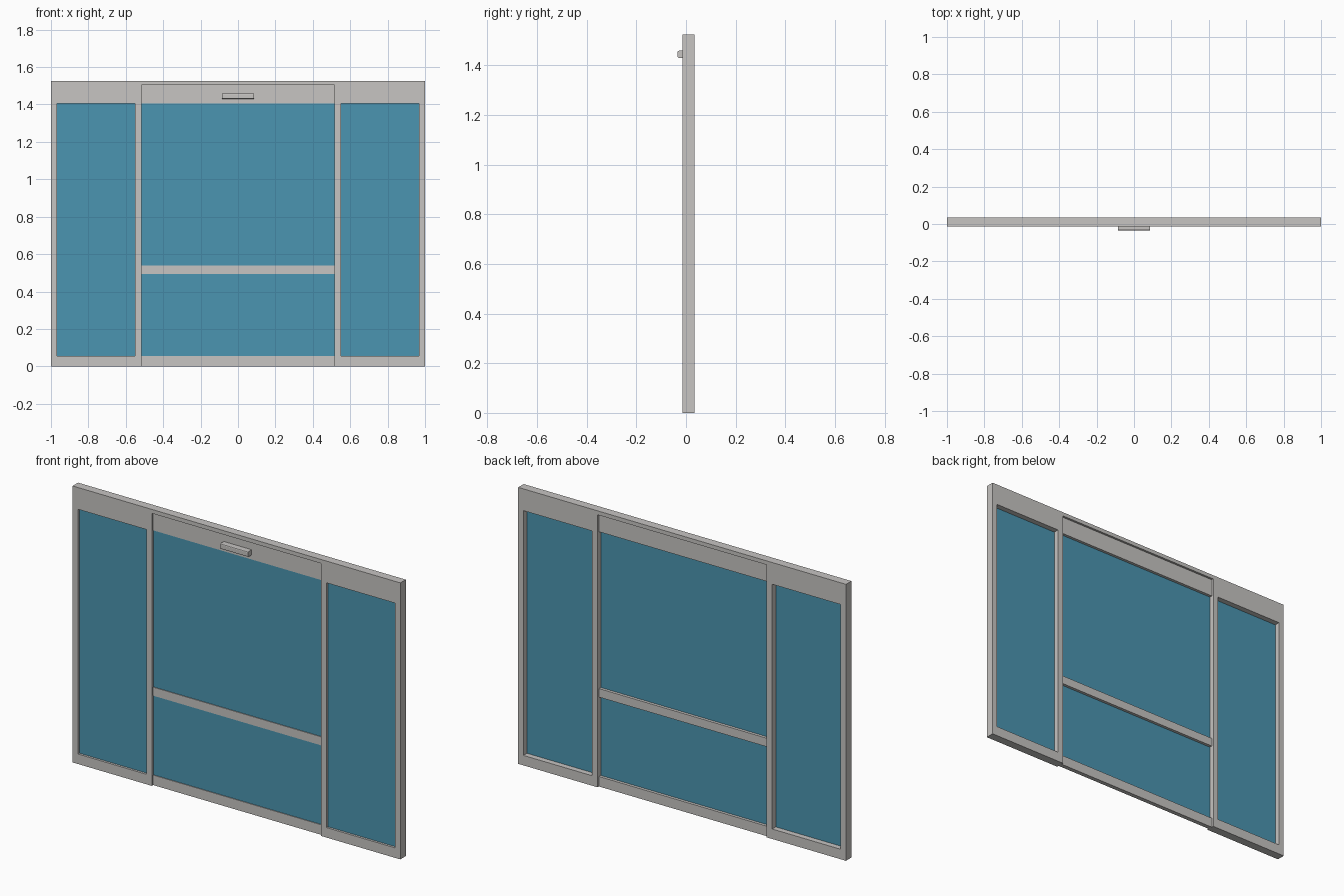
import bpy, bmesh

if "Cube" in bpy.data.objects:
    bpy.data.objects.remove(bpy.data.objects["Cube"])


def material(name, rgb):
    m = bpy.data.materials.new(name)
    m.diffuse_color = (*rgb, 1)
    m.use_nodes = True
    m.node_tree.nodes["Principled BSDF"].inputs["Base Color"].default_value = m.diffuse_color
    return m


METAL = material("light grey metal", (0.57, 0.555, 0.54))
GLASS = material("blue glass", (0.07, 0.30, 0.44))

F0, F1 = -0.0135, 0.034     # fixed frame front and back
D0, D1 = -0.002, 0.022      # recessed door front and back
W, H = 1.0, 1.525           # half width, height
DOOR, MULL, JAMB = 0.516, 0.55, 0.968
SILL, HEAD, DOOR_TOP = 0.055, 1.405, 1.503


def finish(bm, name, mat):
    bmesh.ops.recalc_face_normals(bm, faces=bm.faces[:])
    me = bpy.data.meshes.new(name)
    bm.to_mesh(me)
    bm.free()
    me.materials.append(mat)
    ob = bpy.data.objects.new(name, me)
    bpy.context.collection.objects.link(ob)
    return ob


def box(name, x0, x1, y0, y1, z0, z1, mat=METAL):
    bm = bmesh.new()
    bmesh.ops.create_cube(bm, size=1)
    for v in bm.verts:
        v.co = ((x0 + x1) / 2 + v.co.x * (x1 - x0),
                (y0 + y1) / 2 + v.co.y * (y1 - y0),
                (z0 + z1) / 2 + v.co.z * (z1 - z0))
    return finish(bm, name, mat)


def strip(name, xs, zs, solid):
    """One-piece frame: extrude the solid cells of a grid from F0 to F1."""
    bm = bmesh.new()
    grid = [[bm.verts.new((x, F0, z)) for z in zs] for x in xs]
    for i in range(len(xs) - 1):
        for j in range(len(zs) - 1):
            if solid(i, j):
                bm.faces.new((grid[i][j], grid[i + 1][j],
                              grid[i + 1][j + 1], grid[i][j + 1]))
    bmesh.ops.delete(bm, geom=[v for v in bm.verts if not v.link_faces],
                     context='VERTS')
    ext = bmesh.ops.extrude_face_region(bm, geom=bm.faces[:],
                                        use_keep_orig=True)
    for v in ext["geom"]:
        if isinstance(v, bmesh.types.BMVert):
            v.co.y = F1
    bmesh.ops.dissolve_limit(bm, angle_limit=0.01, verts=bm.verts[:],
                             edges=bm.edges[:])
    return finish(bm, name, METAL)


# outer frame with two side openings and a central doorway
xs = [-W, -JAMB, -MULL, -DOOR, DOOR, MULL, JAMB, W]
zs = [0, SILL, HEAD, DOOR_TOP, H]
strip("outer_frame", xs, zs, lambda i, j: not (
    (i in (1, 5) and j == 1) or (i == 3 and j < 3)))

# fixed side glass
for side, s in (("left", -1), ("right", 1)):
    a, b = sorted((s * (MULL - 0.004), s * (JAMB + 0.004)))
    box(side + "_side_glass", a, b, -0.001, 0.003, SILL - 0.004, HEAD + 0.004, GLASS)

# recessed centre door: rails and glass
for name, z0, z1 in (("bottom_rail", 0, SILL), ("middle_rail", 0.493, 0.54),
                     ("top_rail", HEAD, DOOR_TOP)):
    box("door_" + name, -DOOR, DOOR, D0, D1, z0, z1)
box("door_glass", -DOOR, DOOR, 0.002, 0.006, SILL - 0.004, HEAD + 0.004, GLASS)

# motion sensor housing with softened front edges
sensor = box("sensor_housing", -0.085, 0.085, -0.034, D0, 1.43, 1.459)
bm = bmesh.new()
bm.from_mesh(sensor.data)
front = [e for e in bm.edges if all(v.co.y < -0.03 for v in e.verts)
         and abs(e.verts[0].co.x - e.verts[1].co.x) > 0.1]
bmesh.ops.bevel(bm, geom=front, offset=0.005, segments=2, profile=0.5,
                affect='EDGES')
bm.to_mesh(sensor.data)
bm.free()
